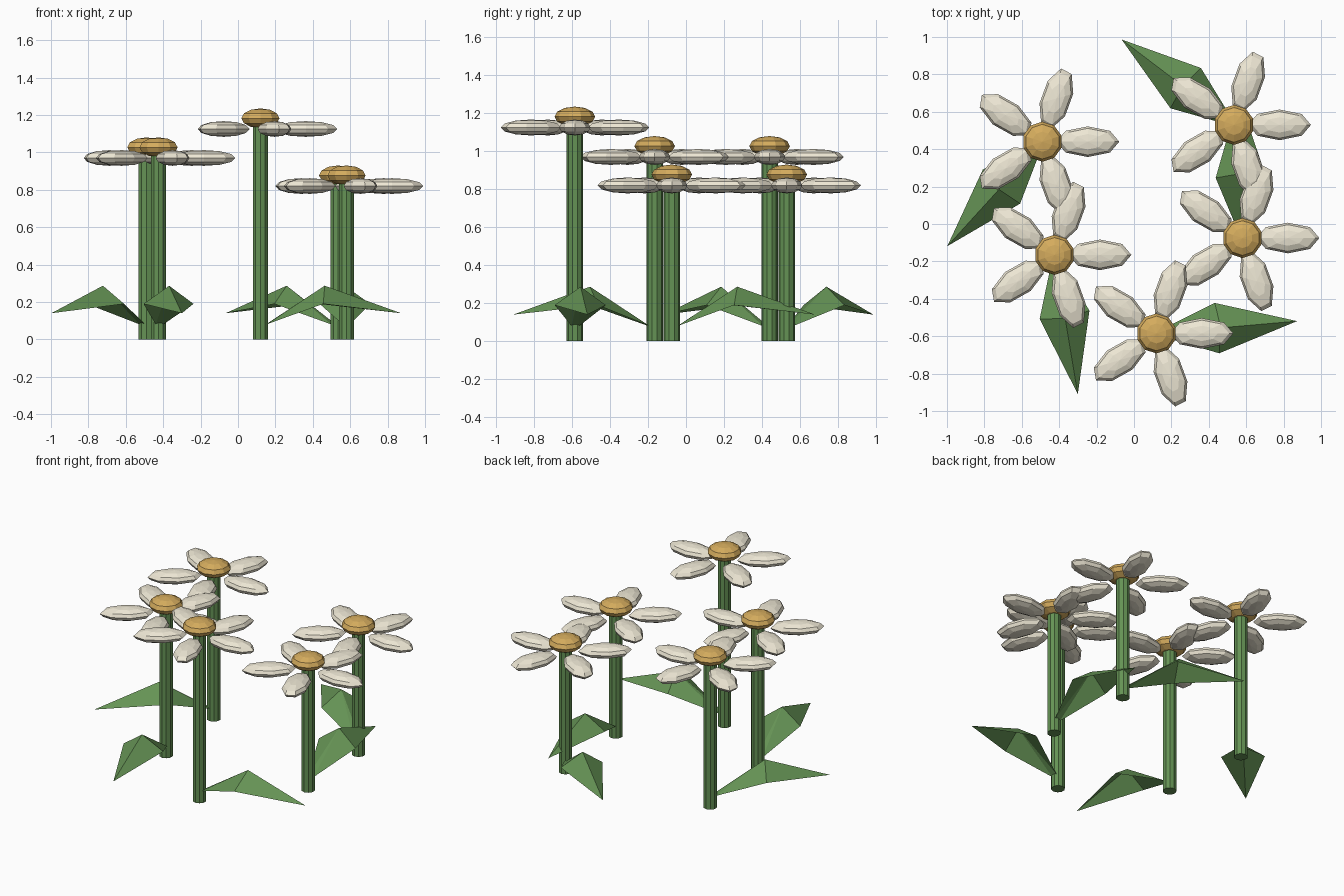
import bpy, bmesh
from math import sin, cos, pi, radians
from mathutils import Vector, Matrix

if "Cube" in bpy.data.objects:
    bpy.data.objects.remove(bpy.data.objects["Cube"])


def material(name, rgb):
    m = bpy.data.materials.new(name)
    m.diffuse_color = (*rgb, 1)
    m.use_nodes = True
    m.node_tree.nodes["Principled BSDF"].inputs["Base Color"].default_value = m.diffuse_color
    return m


GREEN = material("leaf_green", (0.13, 0.29, 0.09))
CREAM = material("petal_cream", (0.85, 0.80, 0.66))
GOLD = material("centre_gold", (0.66, 0.41, 0.11))


def finish(bm, name, mat):
    me = bpy.data.meshes.new(name)
    bm.to_mesh(me)
    bm.free()
    me.materials.append(mat)
    bpy.context.collection.objects.link(bpy.data.objects.new(name, me))


def stem(name, x, y, h):
    bm = bmesh.new()
    bmesh.ops.create_cone(bm, cap_ends=True, segments=10, radius1=0.043, radius2=0.043,
                          depth=h, matrix=Matrix.Translation((x, y, h / 2)))
    finish(bm, name, GREEN)


def centre(name, x, y, z):
    bm = bmesh.new()
    bmesh.ops.create_uvsphere(bm, u_segments=10, v_segments=6, radius=1,
                              matrix=Matrix.Translation((x, y, z)) @ Matrix.Diagonal((0.107, 0.107, 0.053, 1)))
    finish(bm, name, GOLD)


def petals(name, x, y, z):
    # five round blobs, each stretched along its own direction
    bm = bmesh.new()
    for i in range(5):
        a = 2 * pi * i / 5
        turn = Matrix.Rotation(a, 4, 'Z')
        mat = (Matrix.Translation((x + 0.243 * cos(a), y + 0.243 * sin(a), z)) @ turn
               @ Matrix.Diagonal((0.168, 0.082, 0.042, 1)) @ turn.inverted())
        bmesh.ops.create_uvsphere(bm, u_segments=8, v_segments=6, radius=1, matrix=mat)
    finish(bm, name, CREAM)


def leaf(name, x, y, angle):
    # folded leaf: narrow base, two wide corners, raised ridge point, tip
    pts = [(0.03, 0.02, 0.08), (0.03, -0.02, 0.08), (0.325, -0.135, 0.19),
           (0.755, 0, 0.14), (0.325, 0.135, 0.19)]
    place = Matrix.Translation((x, y, 0)) @ Matrix.Rotation(radians(angle), 4, 'Z')
    bm = bmesh.new()
    ring = [bm.verts.new(place @ Vector(p)) for p in pts]
    ridge = bm.verts.new(place @ Vector((0.345, 0, 0.287)))
    for i in range(5):
        bm.faces.new((ring[i], ring[(i + 1) % 5], ridge))
    finish(bm, name, GREEN)


# x, y, petal height, leaf direction in degrees
FLOWERS = [(0.12, -0.585, 1.125, 5), (0.58, -0.075, 0.82, 91.5), (0.535, 0.53, 0.82, 142.8),
           (-0.49, 0.44, 0.97, 227.7), (-0.425, -0.165, 0.97, 279.5)]

for n, (x, y, z, ang) in enumerate(FLOWERS, 1):
    stem(f"stem_{n}", x, y, z + 0.03)
    petals(f"petals_{n}", x, y, z)
    centre(f"flower_centre_{n}", x, y, z + 0.057)
    leaf(f"leaf_{n}", x, y, ang)
